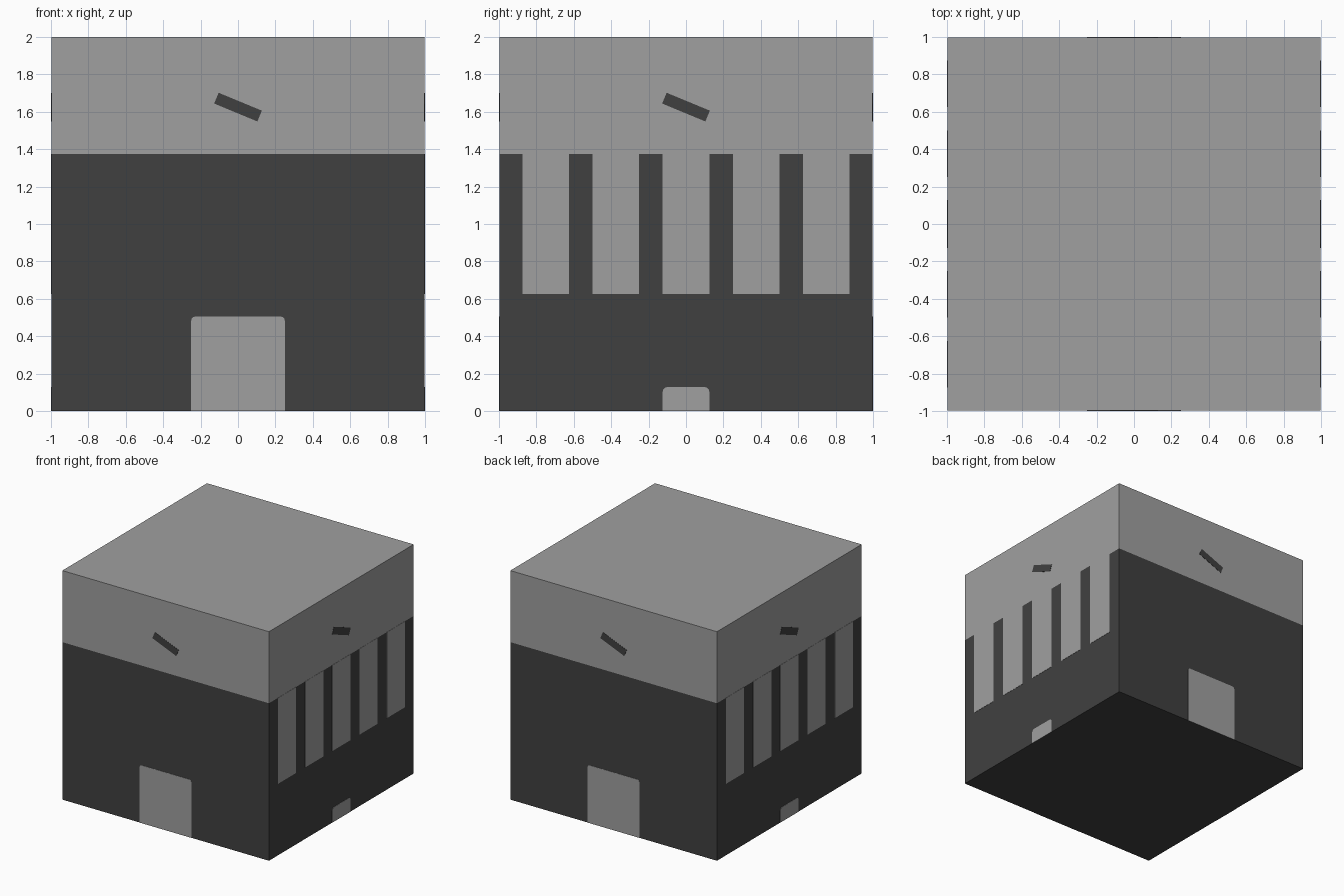
import bpy, bmesh, math
from mathutils import Matrix

if "Cube" in bpy.data.objects:
    bpy.data.objects.remove(bpy.data.objects["Cube"])

def material(name, v):
    m = bpy.data.materials.new(name)
    m.diffuse_color = (v, v, v, 1)
    m.use_nodes = True
    m.node_tree.nodes["Principled BSDF"].inputs["Base Color"].default_value = m.diffuse_color
    return m

LIGHT = material("light grey", 0.35)
DARK = material("dark grey", 0.051)
S = 0.998          # half width of the body
T = 1.0            # outer plane of the thin plates

def finish(name, bm, mat):
    bmesh.ops.recalc_face_normals(bm, faces=bm.faces)
    me = bpy.data.meshes.new(name)
    bm.to_mesh(me)
    bm.free()
    me.materials.append(mat)
    ob = bpy.data.objects.new(name, me)
    bpy.context.collection.objects.link(ob)
    return ob

def box(name, z0, z1, mat):
    bm = bmesh.new()
    bmesh.ops.create_cube(bm, size=1, matrix=Matrix.Translation((0, 0, (z0 + z1) / 2))
                          @ Matrix.Diagonal((2 * S, 2 * S, z1 - z0, 1)))
    return finish(name, bm, mat)

def plate(name, pts, turns, mat):
    """Thin plate with outline (across, up) on the front, turned by quarter turns about z."""
    bm = bmesh.new()
    f = bm.faces.new([bm.verts.new((u, -T, z)) for u, z in pts])
    ext = bmesh.ops.extrude_face_region(bm, geom=[f])["geom"]
    vs = [v for v in ext if isinstance(v, bmesh.types.BMVert)]
    bmesh.ops.translate(bm, verts=vs, vec=(0, 0.003, 0))
    bmesh.ops.rotate(bm, verts=bm.verts, cent=(0, 0, 0),
                     matrix=Matrix.Rotation(turns * math.pi / 2, 3, 'Z'))
    return finish(name, bm, mat)

def rect(a, b, z0, z1):
    return [(a, z0), (b, z0), (b, z1), (a, z1)]

def arch(half, top, r):
    """Rectangle with rounded top corners."""
    pts = [(-half, 0), (half, 0)]
    for side, start in ((1, 0), (-1, 90)):
        for i in range(4):
            a = math.radians(start + 30 * i)
            pts.append((side * (half - r) + r * math.cos(a), top - r + r * math.sin(a)))
    return pts

# body: dark lower block and light upper block
box("lower_body", 0, 1.375, DARK)
box("upper_body", 1.375, 2, LIGHT)

# slanted bar outline
c, s = math.cos(math.radians(-22.5)), math.sin(math.radians(-22.5))
bar = [(u * c - w * s, 1.625 + u * s + w * c)
       for u, w in rect(-0.125, 0.125, -0.03125, 0.03125)]

for k in range(4):
    plate(f"slanted_bar_{k}", bar, k, DARK)
    if k % 2 == 0:
        # front and back: large panel at the bottom
        plate(f"door_panel_{k}", arch(0.25, 0.505, 0.02), k, LIGHT)
    else:
        # sides: five tall panels and a small one at the bottom
        plate(f"small_panel_{k}", arch(0.125, 0.128, 0.025), k, LIGHT)
        for i in range(5):
            y = -0.75 + 0.375 * i
            plate(f"side_panel_{k}_{i}", rect(y - 0.125, y + 0.125, 0.625, 1.375), k, LIGHT)
